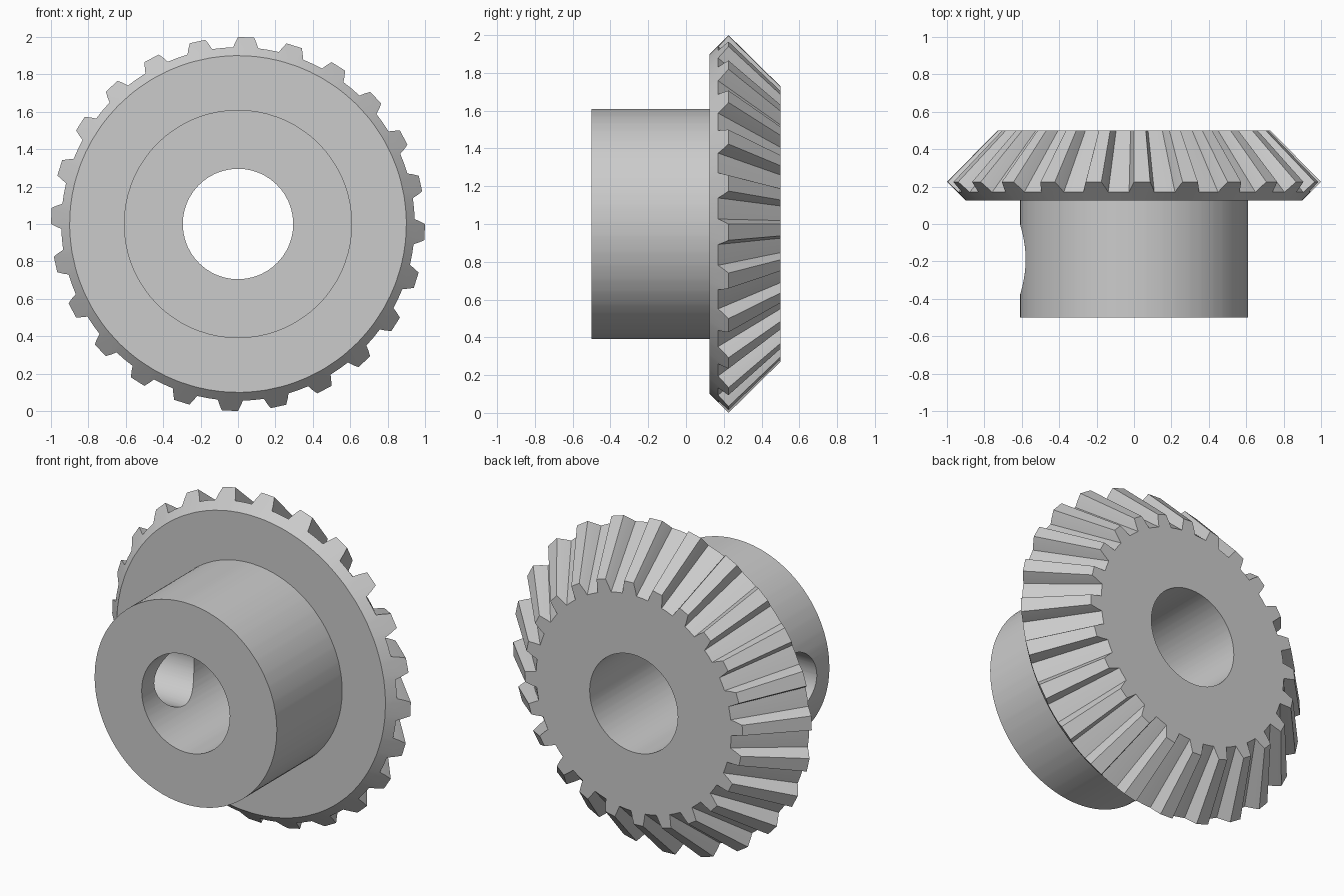
import bpy, bmesh, math

cube = bpy.data.objects.get("Cube")
if cube:
    bpy.data.objects.remove(cube, do_unlink=True)

TEETH = 24
PITCH = 2 * math.pi / TEETH
PHASE = math.radians(2.5)       # clockwise offset of the first tooth, seen from the front
APEX, BACK = 1.24, 0.5          # cone apex and back plane along y
FRONT, RIM = 0.125, 0.90        # front plane and radius of the gear disc
BORE, HUB, HUB_FRONT = 0.295, 0.61, -0.5

steel = bpy.data.materials.new("grey steel")
steel.use_nodes = True
colour = (0.6, 0.6, 0.6, 1)
steel.diffuse_color = colour
steel.node_tree.nodes["Principled BSDF"].inputs["Base Color"].default_value = colour

# One tooth: (angle in degrees from its centre line, radius at the outer end)
tooth = [(-7.5, 0.945), (-4.1, 0.945), (-3.35, 0.972), (-2.45, 1.0),
         (2.45, 1.0), (3.35, 0.972), (4.1, 0.945)]
outline = [(PHASE + i * PITCH + math.radians(a), r)
           for i in range(TEETH) for a, r in tooth]


def outer_end(r):
    """Tooth outline on the 45 degree outer cone."""
    return r, FRONT + r - RIM


def inner_end(r):
    """The same outline shrunk towards the apex, on the back plane."""
    return r * (APEX - BACK) / (APEX - outer_end(r)[1]), BACK


# Rings of the closed gear surface, in order along the section
rings = [lambda r: (BORE, HUB_FRONT), lambda r: (HUB, HUB_FRONT),
         lambda r: (HUB, FRONT), lambda r: (RIM, FRONT),
         outer_end, inner_end, lambda r: (BORE, BACK)]

bm = bmesh.new()
loops = []
for ring in rings:
    loop = []
    for a, r in outline:
        radius, y = ring(r)
        loop.append(bm.verts.new((radius * math.sin(a), y, 1 + radius * math.cos(a))))
    loops.append(loop)
n = len(outline)
for k in range(len(loops)):
    p, q = loops[k], loops[(k + 1) % len(loops)]
    for i in range(n):
        j = (i + 1) % n
        bm.faces.new((p[i], p[j], q[j], q[i]))
bmesh.ops.recalc_face_normals(bm, faces=bm.faces)
mesh = bpy.data.meshes.new("bevel_gear")
bm.to_mesh(mesh)
bm.free()
mesh.materials.append(steel)
gear = bpy.data.objects.new("bevel_gear", mesh)
bpy.context.collection.objects.link(gear)

# Set-screw hole through one side of the hub
bpy.ops.mesh.primitive_cylinder_add(vertices=64, radius=0.19, depth=0.8,
                                    location=(-0.5, -0.19, 1),
                                    rotation=(0, math.pi / 2, 0))
cutter = bpy.context.object
cutter.name = "screw_hole_cutter"
cutter.hide_render = True
cutter.data.materials.append(steel)
cut = gear.modifiers.new("screw_hole", 'BOOLEAN')
cut.operation = 'DIFFERENCE'
cut.solver = 'EXACT'
cut.object = cutter

bpy.ops.object.select_all(action='DESELECT')
gear.select_set(True)
bpy.context.view_layer.objects.active = gear
bpy.ops.object.modifier_apply(modifier=cut.name)
bpy.data.objects.remove(cutter, do_unlink=True)
bpy.ops.object.shade_smooth_by_angle(angle=math.radians(25))
